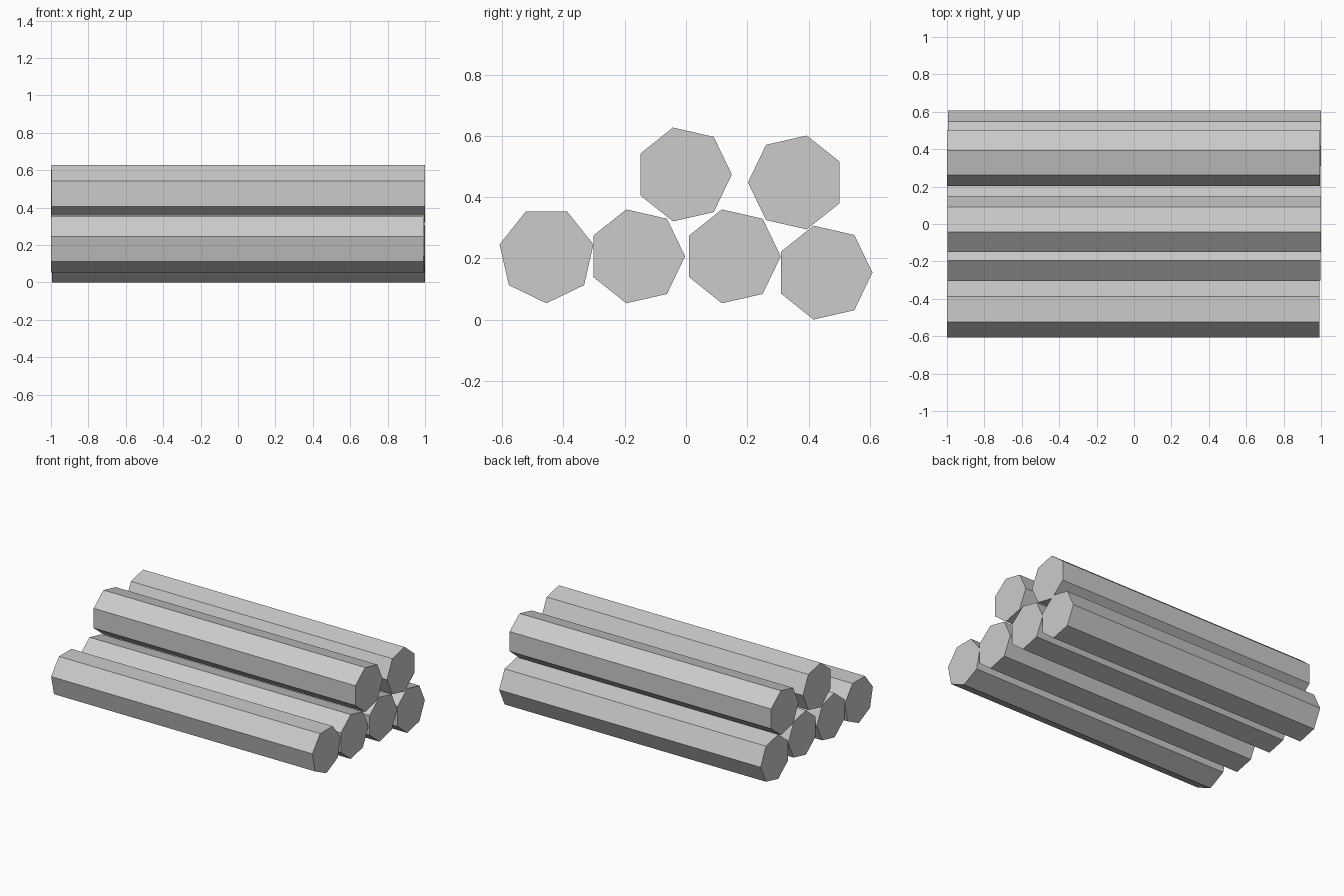
import bpy
import math

if "Cube" in bpy.data.objects:
    bpy.data.objects.remove(bpy.data.objects["Cube"])

RADIUS = 0.157
SIDES = 7


def log(name, y, z, angle, x0, x1):
    """Seven-sided log along x; angle (degrees) points one corner in the y-z plane."""
    ring = []
    for i in range(SIDES):
        a = math.radians(angle) + 2 * math.pi * i / SIDES
        ring.append((RADIUS * math.cos(a), RADIUS * math.sin(a)))
    verts = [(x, c, s) for x in (x0, x1) for c, s in ring]
    faces = [tuple(reversed(range(SIDES))), tuple(range(SIDES, 2 * SIDES))]
    for i in range(SIDES):
        j = (i + 1) % SIDES
        faces.append((i, j, j + SIDES, i + SIDES))
    mesh = bpy.data.meshes.new(name)
    mesh.from_pydata(verts, [], faces)
    obj = bpy.data.objects.new(name, mesh)
    obj.location = (0, y, z)
    bpy.context.collection.objects.link(obj)
    return obj


# Bottom row of logs
log("bottom_log_front", -0.455, 0.211, -90, -1.0, 0.993)
log("bottom_log_middle_front", -0.160, 0.207, 0, -0.997, 0.997)
log("bottom_log_middle_back", 0.152, 0.207, 0, -0.997, 0.997)
log("bottom_log_back", 0.451, 0.154, 0, -0.995, 1.0)

# Logs stacked on top
log("top_log_front", -0.0075, 0.474, 0, -0.997, 1.0)
log("top_log_back", 0.359, 0.448, 180, -1.0, 0.995)
